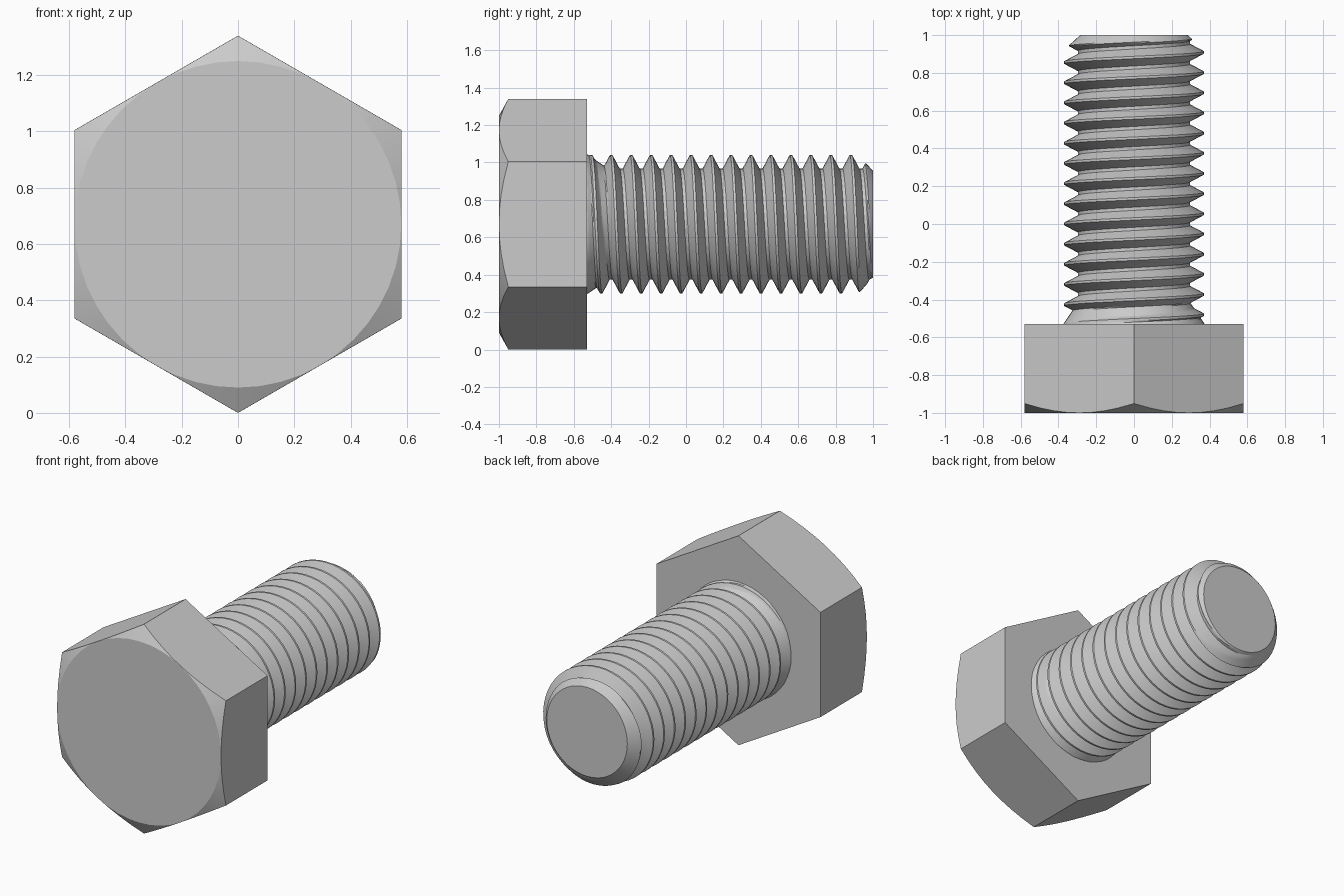
import bpy, bmesh
from math import sin, cos, pi, radians

if "Cube" in bpy.data.objects:
    bpy.data.objects.remove(bpy.data.objects["Cube"])

CZ = 0.67                        # height of the bolt axis
SEG = 48                         # steps around the axis
APOTHEM, CORNER = 0.58, 0.67     # hexagon sizes
HEAD_FRONT, HEAD_BACK = -1.0, -0.53
MAJOR, MINOR, PITCH = 0.37, 0.297, 0.1068
FIRST_CREST = -0.4               # crest position at the top of the bolt


def polar(a, r, y):
    return (r * sin(a), y, CZ + r * cos(a))


def finish(name, bm):
    bmesh.ops.remove_doubles(bm, verts=bm.verts[:], dist=0.0002)
    bmesh.ops.holes_fill(bm, edges=[e for e in bm.edges if e.is_boundary], sides=0)
    bmesh.ops.recalc_face_normals(bm, faces=bm.faces[:])
    mesh = bpy.data.meshes.new(name)
    bm.to_mesh(mesh)
    bm.free()
    ob = bpy.data.objects.new(name, mesh)
    bpy.context.collection.objects.link(ob)
    bpy.ops.object.select_all(action='DESELECT')
    ob.select_set(True)
    bpy.context.view_layer.objects.active = ob
    bpy.ops.object.shade_smooth_by_angle(angle=radians(20))


# Hexagonal head with conical chamfer on the front corners
def build_head():
    bm = bmesh.new()
    disc, rim = [], []
    for i in range(SEG):
        a = 2 * pi * i / SEG
        r = APOTHEM / cos(a % (pi / 3) - pi / 6)
        y = HEAD_FRONT + 0.05 * (r - APOTHEM) / (CORNER - APOTHEM)
        disc.append(bm.verts.new(polar(a, APOTHEM, HEAD_FRONT)))
        rim.append(bm.verts.new(polar(a, r, y)))
    back = [bm.verts.new(polar(k * pi / 3, CORNER, HEAD_BACK)) for k in range(6)]
    bm.faces.new(disc)
    bm.faces.new(back)
    for i in range(SEG):
        j = (i + 1) % SEG
        bm.faces.new((disc[i], disc[j], rim[j], rim[i]))
    n = SEG // 6
    for k in range(6):
        edge = [rim[(k * n + i) % SEG] for i in range(n + 1)]
        bm.faces.new(edge + [back[(k + 1) % 6], back[k]])
    finish("hex_head", bm)


# Thread radius at an angle and position, with end chamfer and collar
def thread_radius(a, y):
    u = ((y - FIRST_CREST) / PITCH - a / (2 * pi)) % 1
    t = min(max((min(u, 1 - u) - 0.06) / 0.36, 0), 1)
    r = MAJOR + (MINOR - MAJOR) * t
    r = min(r, 0.285 + (1 - y) * 1.1)
    return max(r, min(0.375, 0.375 - (y - HEAD_BACK) * 0.68))


# Right-handed threaded shank, its rows following the helix
def build_shank():
    bm = bmesh.new()
    steps = [0.06 + 0.36 * i / 6 for i in range(7)]
    steps += [1 - s for s in reversed(steps)]
    offsets = [turn + s for turn in range(-3, 15) for s in steps]
    columns = []
    for i in range(SEG + 1):
        a = 2 * pi * i / SEG
        col = []
        for s in offsets:
            y = FIRST_CREST + PITCH * (s + a / (2 * pi))
            y = min(max(y, HEAD_BACK - 0.01), 1.0)
            col.append(bm.verts.new(polar(a, thread_radius(a, y), y)))
        columns.append(col)
    for c, d in zip(columns, columns[1:]):
        for k in range(len(offsets) - 1):
            bm.faces.new((c[k], c[k + 1], d[k + 1], d[k]))
    finish("threaded_shank", bm)


build_head()
build_shank()
